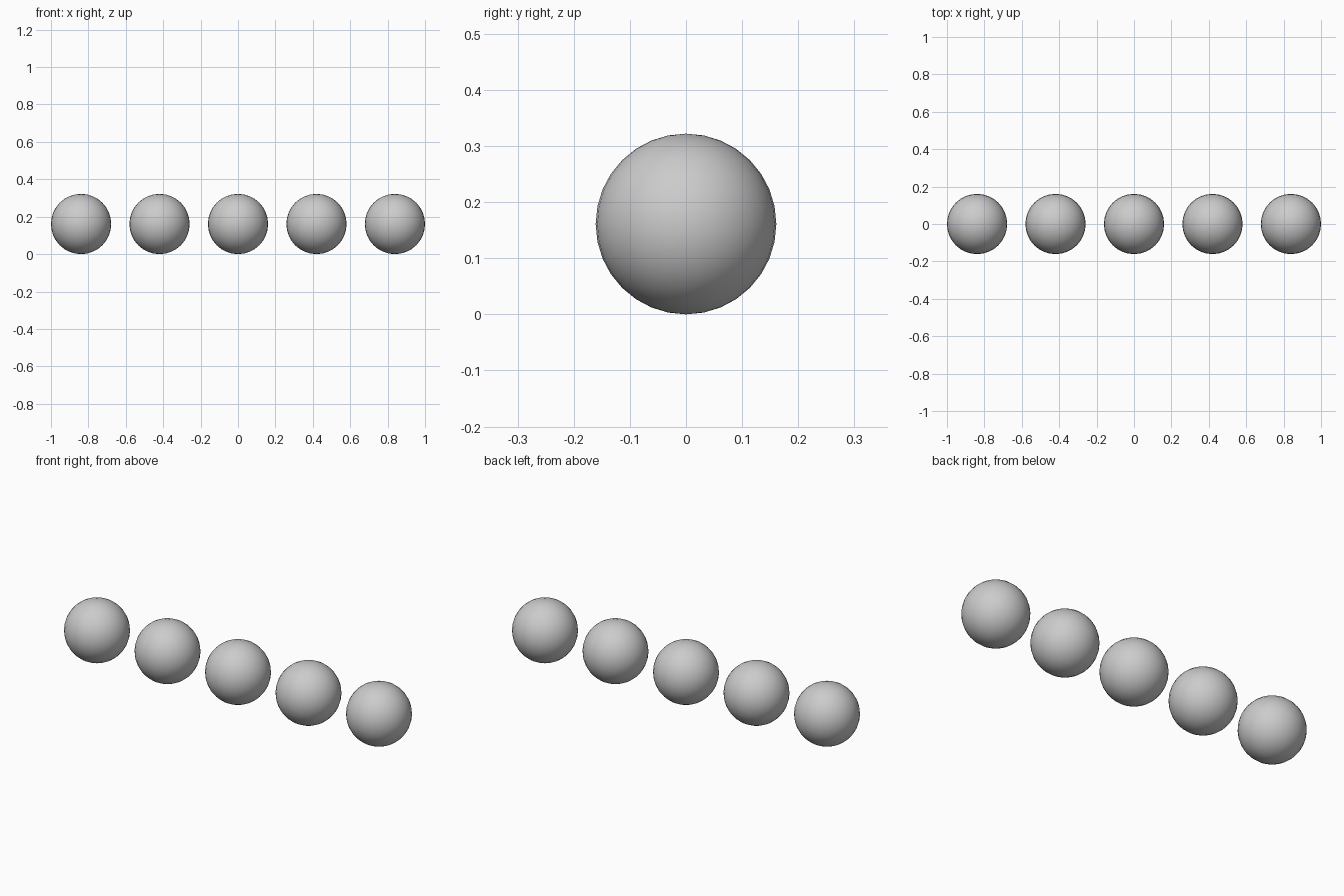
import bpy

if "Cube" in bpy.data.objects:
    bpy.data.objects.remove(bpy.data.objects["Cube"])

RADIUS = 0.161
SPACING = (1.0 - RADIUS) / 2

# Row of five equal, smooth balls resting on the ground
for i in range(5):
    bpy.ops.mesh.primitive_uv_sphere_add(
        segments=32, ring_count=16, radius=RADIUS,
        location=((i - 2) * SPACING, 0, RADIUS))
    ball = bpy.context.object
    ball.name = f"ball_{i + 1}"
    bpy.ops.object.shade_smooth()
